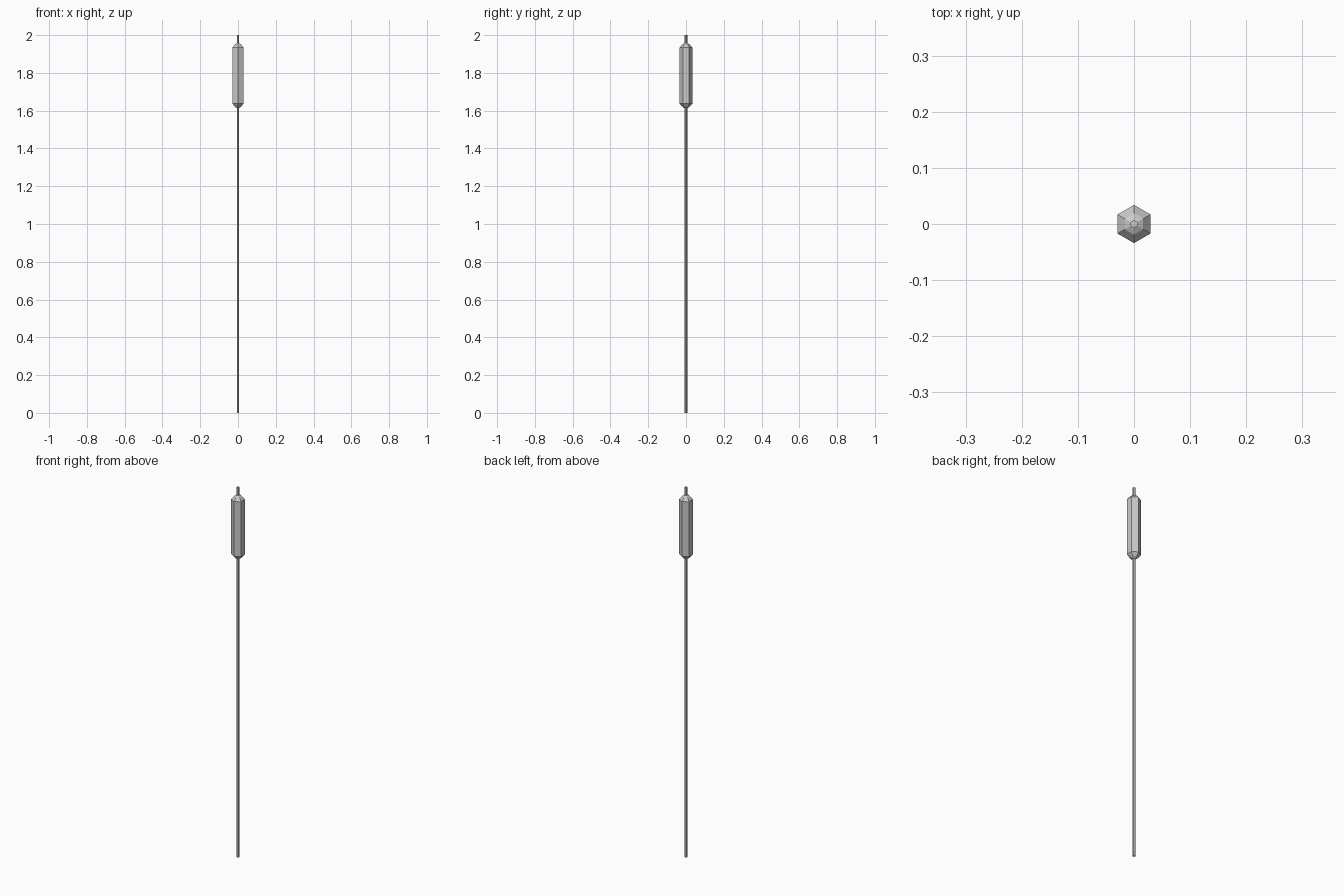
import bpy, bmesh
from math import cos, sin, pi

if "Cube" in bpy.data.objects:
    bpy.data.objects.remove(bpy.data.objects["Cube"])


def lathe(name, profile, sides=6):
    """Revolve (radius, z) rings into a flat-shaded, capped prism."""
    bm = bmesh.new()
    rings = []
    for r, z in profile:
        angles = [pi / 2 + 2 * pi * i / sides for i in range(sides)]
        rings.append([bm.verts.new((r * cos(a), r * sin(a), z)) for a in angles])
    for low, high in zip(rings, rings[1:]):
        for i in range(sides):
            j = (i + 1) % sides
            bm.faces.new((low[i], low[j], high[j], high[i]))
    bm.faces.new(rings[0][::-1])
    bm.faces.new(rings[-1])
    mesh = bpy.data.meshes.new(name)
    bm.to_mesh(mesh)
    bm.free()
    obj = bpy.data.objects.new(name, mesh)
    bpy.context.collection.objects.link(obj)
    return obj


# Thin six-sided stem running through the head to the tip
lathe("stem", [(0.007, 0), (0.007, 2)])

# Six-sided seed head with two-step rounded ends
lathe("seed_head", [(0.007, 1.614), (0.019, 1.62), (0.034, 1.637),
                    (0.034, 1.934), (0.019, 1.951), (0.007, 1.957)])
